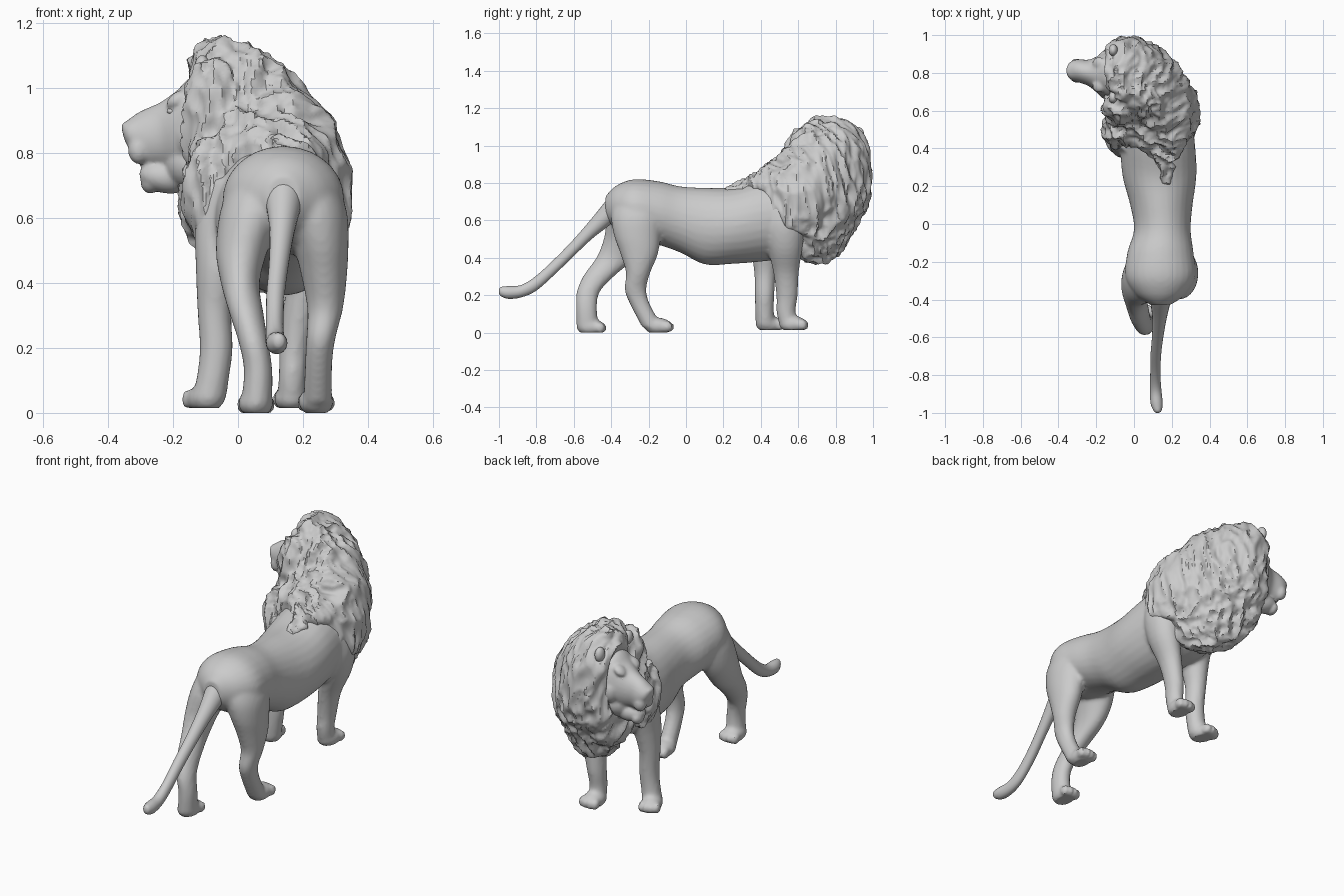
import bpy
import bmesh
from math import cos, sin, pi, radians
from mathutils import Matrix, Vector, noise

default_cube = bpy.data.objects.get("Cube")
if default_cube:
    bpy.data.objects.remove(default_cube)

# One plain stone colour
stone = bpy.data.materials.new("stone_grey")
stone.use_nodes = True
GREY = (0.6, 0.6, 0.6, 1)
stone.diffuse_color = GREY
stone.node_tree.nodes["Principled BSDF"].inputs["Base Color"].default_value = GREY


def smooth_rows(rows, steps=4):
    """Catmull-Rom interpolation through the profile rows."""
    out = []
    last = len(rows) - 1
    for i in range(last):
        p0, p1, p2, p3 = (rows[min(max(i + k, 0), last)] for k in (-1, 0, 1, 2))
        for s in range(steps):
            t = s / steps
            out.append([b + t / 2 * (c - a + t * (2 * a - 5 * b + 4 * c - d
                        + t * (3 * (b - c) + d - a)))
                        for a, b, c, d in zip(p0, p1, p2, p3)])
    return out + [list(rows[-1])]


def loft(bm, axis, rows, sides=28, skew=0):
    """Closed tube; each row is position on axis, two centres, two radii."""
    u, v = [k for k in range(3) if k != axis]
    rings = []
    for pos, cu, cv, ru, rv in smooth_rows(rows):
        ring = []
        for k in range(sides):
            turn = 2 * pi * k / sides
            p = Vector((0, 0, 0))
            p[axis] = pos
            p[u] = cu + ru * cos(turn)
            p[v] = cv + rv * sin(turn + skew)
            ring.append(bm.verts.new(p))
        rings.append(ring)
    faces = [bm.faces.new(rings[0]), bm.faces.new(rings[-1])]
    for a, b in zip(rings, rings[1:]):
        for k in range(sides):
            n = (k + 1) % sides
            faces.append(bm.faces.new((a[k], a[n], b[n], b[k])))
    bmesh.ops.recalc_face_normals(bm, faces=faces)


def ball(bm, centre, radii, turn=0, tilt=0):
    m = (Matrix.Translation(centre) @ Matrix.Rotation(turn, 4, "Z")
         @ Matrix.Rotation(tilt, 4, "Y") @ Matrix.Diagonal((*radii, 1)))
    bmesh.ops.create_uvsphere(bm, u_segments=20, v_segments=12, radius=1, matrix=m)


parts = []


def finish(name, bm, voxel=0, relax=4):
    """Turn a bmesh into an object, optionally fusing its volumes."""
    mesh = bpy.data.meshes.new(name)
    bm.to_mesh(mesh)
    bm.free()
    obj = bpy.data.objects.new(name, mesh)
    bpy.context.scene.collection.objects.link(obj)
    if voxel:
        fuse = obj.modifiers.new("fuse", "REMESH")
        fuse.mode = "VOXEL"
        fuse.voxel_size = voxel
        soft = obj.modifiers.new("soften", "SMOOTH")
        soft.factor = 0.5
        soft.iterations = relax
        graph = bpy.context.evaluated_depsgraph_get()
        baked = bpy.data.meshes.new_from_object(obj.evaluated_get(graph))
        obj.modifiers.clear()
        obj.data = baked
        baked.name = name
    obj.data.materials.clear()
    obj.data.materials.append(stone)
    parts.append(obj)
    return obj


def paw(bm, x, y, floor, turn=0):
    """Flat pad with four toes pointing forward."""
    spin = Matrix.Rotation(turn, 3, "Z")
    ball(bm, (x, y, floor + .03), (.055, .075, .045), turn)
    for k in (-1.5, -.5, .5, 1.5):
        toe = spin @ Vector((k * .028, .062 - .009 * abs(k), 0))
        ball(bm, (x + toe.x, y + toe.y, floor + .026), (.016, .03, .03), turn)


# Body: trunk and four legs fused together
bm = bmesh.new()
loft(bm, 1, [(-.43, .14, .67, .05, .06), (-.375, .14, .67, .13, .115),
             (-.28, .14, .66, .185, .16), (-.15, .14, .64, .175, .17),
             (-.03, .15, .605, .15, .177), (.1, .145, .57, .165, .205),
             (.25, .135, .573, .195, .205), (.4, .125, .6, .2, .22),
             (.55, .1, .62, .2, .22), (.7, .08, .62, .14, .17)])
# Hind leg on the +x side, set forward
loft(bm, 2, [(.72, .21, -.25, .09, .13), (.62, .235, -.26, .1, .14),
             (.52, .255, -.26, .085, .125), (.42, .265, -.25, .07, .1),
             (.32, .268, -.256, .055, .065), (.23, .255, -.27, .045, .058),
             (.15, .248, -.245, .042, .053), (.03, .245, -.18, .045, .055)])
paw(bm, .24, -.15, .005)
# Hind leg on the -x side, set back
loft(bm, 2, [(.72, .07, -.25, .09, .13), (.62, .045, -.28, .1, .14),
             (.5, .012, -.32, .08, .12), (.4, .007, -.375, .06, .105),
             (.31, .025, -.46, .053, .085), (.22, .047, -.522, .046, .062),
             (.13, .062, -.532, .044, .056), (.03, .057, -.525, .048, .06)])
paw(bm, .055, -.51, 0)
# Foreleg on the +x side, set forward
loft(bm, 2, [(.72, .23, .52, .08, .11), (.58, .245, .525, .09, .11),
             (.45, .235, .53, .077, .092), (.32, .195, .535, .056, .068),
             (.2, .175, .54, .047, .057), (.11, .168, .535, .043, .051),
             (.04, .165, .55, .045, .05)])
paw(bm, .165, .572, .015)
# Foreleg on the -x side, set back
loft(bm, 2, [(.72, -.02, .47, .07, .09), (.58, -.05, .455, .08, .09),
             (.45, -.06, .43, .07, .08), (.32, -.072, .423, .053, .058),
             (.2, -.067, .42, .051, .052), (.11, -.077, .42, .05, .05),
             (.04, -.092, .425, .055, .052)])
paw(bm, -.1, .445, .015, radians(20))
body = finish("body", bm, .011, 5)
for vert in body.data.vertices:
    vert.co.z = max(vert.co.z, .015 if vert.co.y > 0 else 0)

# Tail, flaring into the rump
bm = bmesh.new()
loft(bm, 1, [(-.27, .14, .755, .05, .04), (-.34, .14, .715, .075, .073),
             (-.41, .14, .65, .055, .076), (-.5, .135, .56, .038, .056),
             (-.6, .125, .455, .03, .045), (-.7, .115, .355, .028, .042),
             (-.8, .113, .265, .027, .04), (-.88, .115, .222, .03, .033),
             (-.95, .12, .215, .032, .034), (-.99, .125, .22, .02, .024),
             (-1, .125, .22, .006, .008)], 20)
finish("tail", bm)

# Mane: slanted mass, tuft down the back, falls over shoulder and cheek
bm = bmesh.new()
loft(bm, 2, [(1.15, -.05, .74, .04, .06), (1.1, -.03, .76, .115, .15),
             (1, .02, .755, .19, .212), (.9, .06, .725, .228, .262),
             (.8, .075, .70, .253, .287), (.7, .085, .69, .265, .283),
             (.6, .085, .68, .26, .25), (.5, .08, .69, .2, .18),
             (.42, .09, .70, .13, .12), (.375, .1, .7, .05, .06)], 40, -.42)
loft(bm, 1, [(.21, .17, .76, .02, .02), (.3, .165, .775, .05, .04),
             (.38, .15, .79, .09, .07), (.45, .11, .80, .18, .11),
             (.6, .09, .85, .2, .15)])
ball(bm, (-.075, .5, .67), (.093, .105, .19))
ball(bm, (-.075, .62, .88), (.095, .1, .22))
mane = finish("mane", bm, .0115, 6)

# Comb long wavy locks into the mane and hollow it around the face
moves = []
for vert in mane.data.vertices:
    p = vert.co
    wave = noise.noise(p * 5) * .4
    q = Vector((p.x * 13 + wave + p.z * 2, p.y * 13 + wave + p.z * 3, p.z * 4))
    ridge = 1 - 2 * abs(noise.noise(q))
    fine = 1 - 2 * abs(noise.noise(q * 1.9))
    moves.append(p + vert.normal * (.024 * (ridge - .55) + .011 * (fine - .6)))
for vert, p in zip(mane.data.vertices, moves):
    near = ((p.y - .8) / .13) ** 2 + ((p.z - .89) / .2) ** 2
    if near < 1 and p.x < 0:
        p.x = max(p.x, -.1 - .06 * near)
    vert.co = p

# Head: skull and muzzle, jaw, cheeks, brows and nose
bm = bmesh.new()
loft(bm, 0, [(-.355, .81, .872, .02, .014), (-.34, .812, .86, .045, .04),
             (-.3, .812, .845, .06, .083), (-.24, .8, .855, .07, .1),
             (-.19, .79, .865, .1, .125), (-.13, .785, .885, .125, .155),
             (0, .78, .89, .13, .16)])
ball(bm, (-.22, .8, .725), (.085, .056, .05), 0, radians(8))
ball(bm, (-.27, .81, .71), (.03, .042, .036))
ball(bm, (-.15, .79, .77), (.08, .1, .085))
ball(bm, (-.342, .812, .88), (.018, .032, .016))
for side in (-1, 1):
    ball(bm, (-.305, .812 + side * .03, .81), (.034, .034, .045))
    ball(bm, (-.185, .79 + side * .06, .965), (.04, .034, .022), 0, radians(-35))
    ball(bm, (-.145, .79 + side * .085, .85), (.045, .045, .065))
finish("head", bm, .008, 4)

# Eyes and round ears tucked into the mane
for label, side in (("right", 1), ("left", -1)):
    bm = bmesh.new()
    ball(bm, (-.205, .79 + side * .06, .928), (.014, .016, .01))
    finish(label + "_eye", bm)
    bm = bmesh.new()
    ball(bm, (-.11, .795 + side * .125, 1.06), (.024, .032, .04))
    finish(label + "_ear", bm)

# Smooth shading that keeps the creases
bpy.ops.object.select_all(action="DESELECT")
for obj in parts:
    obj.select_set(True)
bpy.context.view_layer.objects.active = body
bpy.ops.object.shade_smooth_by_angle(angle=radians(35))
